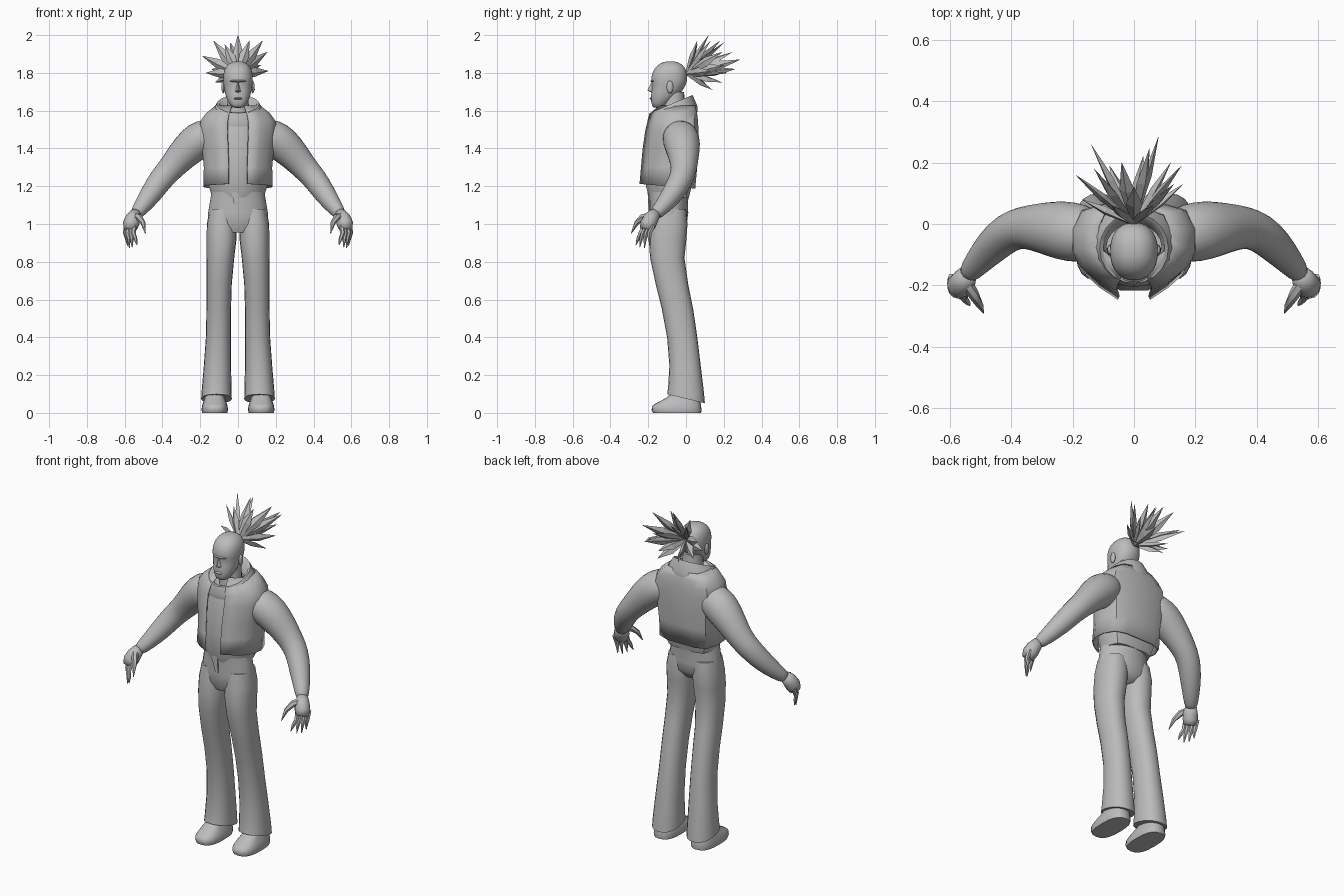
import bpy, bmesh, math
from mathutils import Vector

if "Cube" in bpy.data.objects:
    bpy.data.objects.remove(bpy.data.objects["Cube"])

grey = bpy.data.materials.new("plain_grey")
grey.diffuse_color = (0.5, 0.5, 0.5, 1)
grey.use_nodes = True
grey.node_tree.nodes["Principled BSDF"].inputs["Base Color"].default_value = grey.diffuse_color


def finish(name, bm, mirror=False, sub=0, smooth=True, thick=0, angle=45):
    bmesh.ops.recalc_face_normals(bm, faces=bm.faces)
    me = bpy.data.meshes.new(name)
    bm.to_mesh(me)
    bm.free()
    me.materials.append(grey)
    for p in me.polygons:
        p.use_smooth = smooth
    if smooth:
        me.set_sharp_from_angle(angle=math.radians(angle))
    ob = bpy.data.objects.new(name, me)
    bpy.context.collection.objects.link(ob)
    if thick:
        m = ob.modifiers.new("thickness", 'SOLIDIFY')
        m.thickness, m.offset = thick, 0
    if mirror:
        m = ob.modifiers.new("mirror", 'MIRROR')
        m.use_mirror_merge = False
    if sub:
        ob.modifiers.new("smooth", 'SUBSURF').levels = sub
        ob.modifiers["smooth"].render_levels = sub
    return ob


def skin(bm, rings, caps=True, closed=True):
    """Bridge successive point rings with quads."""
    vs = [[bm.verts.new(p) for p in r] for r in rings]
    n = len(vs[0])
    for a, b in zip(vs, vs[1:]):
        for i in range(n if closed else n - 1):
            j = (i + 1) % n
            bm.faces.new((a[i], a[j], b[j], b[i]))
    if caps:
        bm.faces.new(vs[0])
        bm.faces.new(vs[-1])


def oval(z, w, yf, yb, xc=0, tilt=0, seg=20, power=1.0):
    """Horizontal ring; tilt slopes it along y, power < 1 squares it off."""
    yc, d = (yf + yb) / 2, (yb - yf) / 2
    pts = []
    for i in range(seg):
        a = math.tau * i / seg
        c, s = math.cos(a), math.sin(a)
        y = d * math.copysign(abs(s) ** power, s)
        pts.append(Vector((xc + w * math.copysign(abs(c) ** power, c), yc + y, z + tilt * y)))
    return pts


def tube(bm, path, seg=12):
    """Round limb along a path of (x, y, z, radius)."""
    pts = [Vector(p[:3]) for p in path]
    rings = []
    for i, p in enumerate(pts):
        t = (pts[min(i + 1, len(pts) - 1)] - pts[max(i - 1, 0)]).normalized()
        u = t.cross(Vector((0, 1, 0.01))).normalized()
        v = t.cross(u)
        r = path[i][3]
        rings.append([p + r * (u * math.cos(math.tau * k / seg) + v * math.sin(math.tau * k / seg))
                      for k in range(seg)])
    skin(bm, rings)


# Torso cross-section: pointed chest, flat back (x share, y share)
HALF = [(.28, -1), (.6, -.74), (.85, -.46), (1, -.1), (1, .4), (.85, .85), (.5, 1), (0, 1)]


def chest(z, w, yf, yb, lift=0):
    yc, d = (yf + yb) / 2, (yb - yf) / 2
    half = [Vector((w * x, yc + d * y, z - lift * y)) for x, y in HALF]
    return half + [Vector((-p.x, p.y, p.z)) for p in reversed(half[:-1])]


# Open-fronted jacket
bm = bmesh.new()
skin(bm, [chest(1.2, .18, -.243, .045, .012), chest(1.3, .177, -.235, .055),
          chest(1.4, .186, -.226, .062), chest(1.49, .2, -.213, .062),
          chest(1.545, .195, -.2, .06), chest(1.585, .165, -.185, .055),
          chest(1.625, .115, -.14, .045)], caps=False, closed=False)
finish("jacket", bm, thick=.008)

# Shirt under the jacket
bm = bmesh.new()
skin(bm, [chest(1.14, .135, -.195, .015), chest(1.2, .155, -.212, .03), chest(1.3, .16, -.217, .04),
          chest(1.49, .175, -.2, .045), chest(1.56, .14, -.18, .035)])
finish("shirt", bm)

# Tall collar sloping up to the back, folded inward
bm = bmesh.new()
skin(bm, [oval(1.555, .165, -.2, .06, tilt=.3), oval(1.585, .145, -.205, .06, tilt=.3),
          oval(1.635, .112, -.193, .035, tilt=.42), oval(1.632, .1, -.18, .022, tilt=.42),
          oval(1.58, .09, -.15, .0, tilt=.3)], caps=False)
finish("collar", bm, angle=60)

# Neck
bm = bmesh.new()
skin(bm, [oval(1.5, .075, -.14, .03), oval(1.6, .058, -.125, -.005), oval(1.7, .055, -.12, -.01)])
finish("neck", bm)

# Head: jaw, face and bald crown
bm = bmesh.new()
skin(bm, [oval(z, w, f, b, power=.9) for z, w, f, b in (
    (1.613, .026, -.172, -.125), (1.632, .045, -.183, -.095), (1.665, .062, -.187, -.06),
    (1.70, .071, -.184, -.02), (1.735, .077, -.18, 0), (1.755, .079, -.186, .006),
    (1.79, .08, -.184, .008), (1.825, .071, -.168, 0), (1.85, .05, -.14, -.025),
    (1.862, .02, -.105, -.06))])
finish("head", bm, sub=1, angle=80)

# Nose wedge
bm = bmesh.new()
a, b, c, d, e = [bm.verts.new(p) for p in ((0, -.18, 1.755), (-.017, -.178, 1.7), (.017, -.178, 1.7),
                                           (0, -.205, 1.708), (0, -.176, 1.692))]
for f in ((a, b, d), (a, d, c), (b, e, d), (d, e, c)):
    bm.faces.new(f)
finish("nose", bm, smooth=False)

# Brow and lips
for name, z, w, y, h in (("brow", 1.757, .045, -.178, .007), ("lips", 1.664, .024, -.184, .006)):
    bm = bmesh.new()
    skin(bm, [oval(z - h, w * .8, y - .004, y + .03), oval(z, w, y - .011, y + .03),
              oval(z + h, w * .8, y - .004, y + .03)])
    finish(name, bm)

# Ears
bm = bmesh.new()
bmesh.ops.create_uvsphere(bm, u_segments=10, v_segments=6, radius=1)
for v in bm.verts:
    v.co = Vector((.078 + .01 * v.co.x, -.085 + .018 * v.co.y, 1.725 + .034 * v.co.z))
finish("ear", bm, mirror=True)

# Hair: thin flat-sided spikes fanning from a tie behind the head
TIPS = [(0, .12, 2.0), (-.13, .18, 1.97), (.13, .13, 1.97), (-.19, .16, 1.89), (.155, .19, 1.91),
        (-.17, .08, 1.80), (.16, .13, 1.81), (.08, .285, 1.87), (-.14, .26, 1.82), (.05, .245, 1.91),
        (.09, .14, 1.71), (-.08, .19, 1.75), (-.04, .2, 1.96), (.06, .06, 1.97), (-.07, .06, 1.95),
        (.03, .22, 1.80), (-.12, .1, 1.75), (.12, .2, 1.84)]
bm = bmesh.new()
root = Vector((0, 0, 1.795))
for tip in TIPS:
    t = Vector(tip) - root
    u = t.cross(Vector((0, .6, .15))).normalized()
    v = t.cross(u).normalized()
    rings = [[root + t * s + u * w, root + t * s + v * w * .5, root + t * s - u * w, root + t * s - v * w * .5]
             for s, w in ((0, .01), (.55, .027), (1, .0008))]
    skin(bm, rings)
finish("hair_spikes", bm, smooth=False)

# Arms, elbows bent forward
bm = bmesh.new()
tube(bm, [(.11, -.04, 1.48, .08), (.18, -.03, 1.462, .1), (.235, -.02, 1.425, .1), (.3, -.012, 1.36, .084),
          (.36, -.01, 1.29, .07), (.41, -.025, 1.235, .066), (.46, -.07, 1.16, .06),
          (.51, -.125, 1.09, .045), (.55, -.175, 1.04, .033)], seg=14)
finish("arm", bm, mirror=True, sub=1, angle=180)

# Palm
bm = bmesh.new()
tube(bm, [(.54, -.16, 1.06, .03), (.555, -.185, 1.03, .041), (.567, -.2, 1.0, .043), (.573, -.212, .97, .034)])
finish("palm", bm, mirror=True, angle=180)

# Fingers and thumb
bm = bmesh.new()
for x, y, tx, ty, tz in ((.55, -.235, .535, -.265, .89), (.565, -.222, .56, -.245, .875),
                         (.582, -.205, .575, -.22, .872), (.592, -.188, .585, -.19, .885)):
    tube(bm, [(x, y + .015, .995, .014), (x + .004, y - .006, .95, .0125),
              ((x + tx) / 2, (y + ty) / 2 - .004, .92, .01), (tx, ty, tz, .002)], seg=6)
tube(bm, [(.545, -.19, 1.045, .02), (.522, -.23, 1.035, .018), (.503, -.262, 1.005, .013),
          (.49, -.29, .95, .002)], seg=6)
finish("fingers", bm, mirror=True)

# Trouser hips
bm = bmesh.new()
skin(bm, [oval(.955, .10, -.17, -.03), oval(1.0, .158, -.19, .004), oval(1.06, .158, -.195, .012),
          oval(1.12, .148, -.195, .01), oval(1.17, .14, -.2, .02)])
finish("hips", bm, angle=60)

# Flared trouser legs
bm = bmesh.new()
skin(bm, [oval(z, w, f, b, xc, t, power=.9) for z, w, f, b, xc, t in (
    (1.08, .07, -.18, .0, .08, 0), (1.0, .08, -.19, .008, .085, 0), (.92, .079, -.197, .002, .087, 0),
    (.82, .073, -.19, -.008, .093, 0), (.68, .067, -.16, .012, .1, 0), (.55, .065, -.128, .038, .102, 0),
    (.4, .066, -.1, .06, .104, 0), (.25, .072, -.088, .078, .109, 0), (.12, .079, -.095, .095, .113, -.12),
    (.075, .081, -.1, .1, .114, -.24))])
finish("trouser_leg", bm, mirror=True, angle=60)

# Shoes: sole, then upper
bm = bmesh.new()
skin(bm, [oval(z, w, f, b, .123, t, power=.75) for z, w, f, b, t in (
    (0, .066, -.175, .08, 0), (.015, .07, -.182, .082, 0), (.035, .068, -.18, .08, 0),
    (.062, .06, -.165, .075, .12), (.09, .05, -.1, .07, .1), (.13, .045, -.06, .065, 0))])
finish("shoe", bm, mirror=True)

# Fly seam on the trousers
bm = bmesh.new()
skin(bm, [[Vector((-.035, -.203, 1.168)), Vector((.006, -.203, 1.168)), Vector((.006, -.197, 1.168)),
           Vector((-.035, -.197, 1.168))],
          [Vector((-.012, -.199, 1.07)), Vector((.006, -.199, 1.07)), Vector((.006, -.193, 1.07)),
           Vector((-.012, -.193, 1.07))]])
finish("fly", bm, smooth=False)
